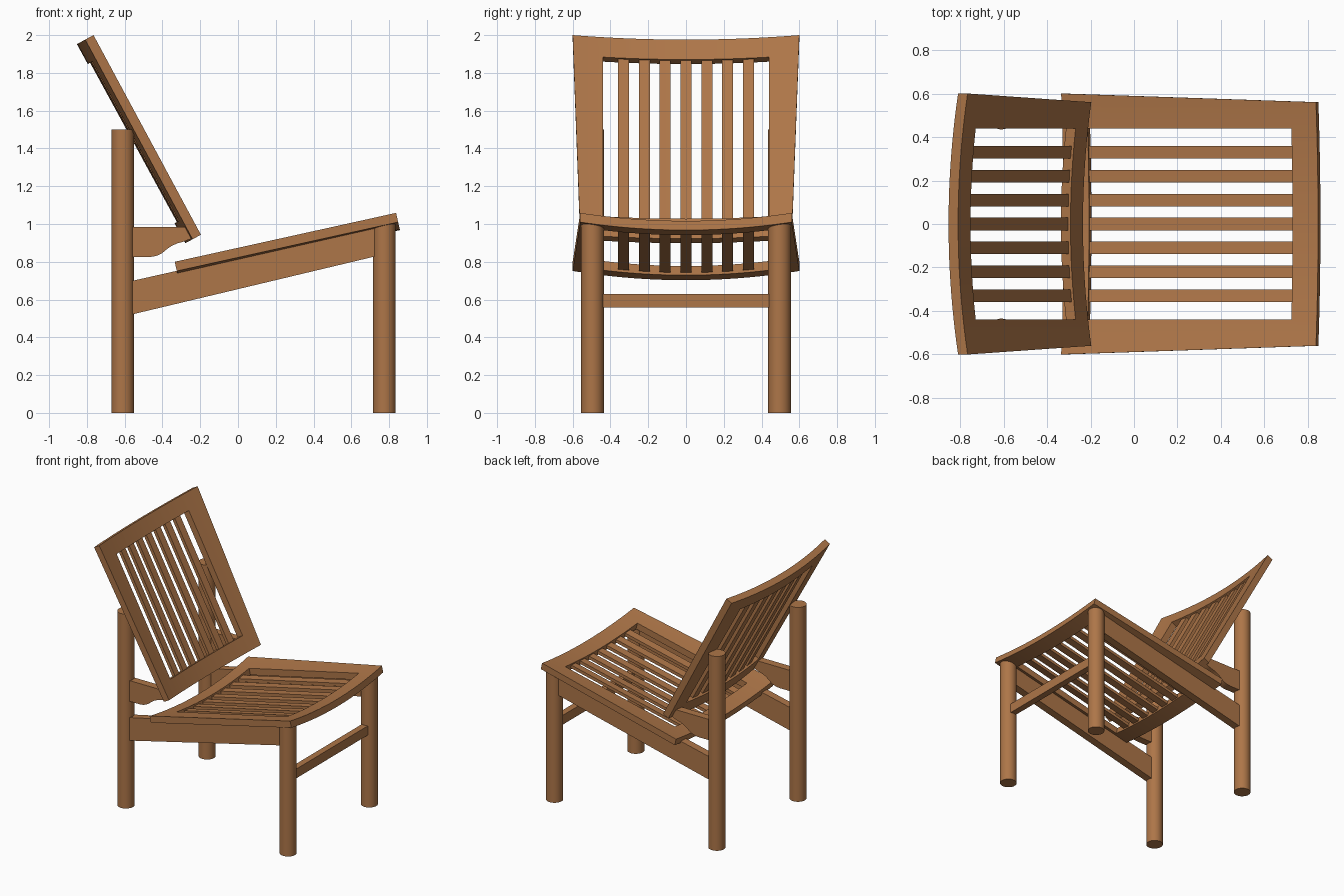
import bpy, bmesh, math
from mathutils import Matrix, Vector

if "Cube" in bpy.data.objects:
    bpy.data.objects.remove(bpy.data.objects["Cube"])

wood = bpy.data.materials.new("warm wood")
wood.diffuse_color = (0.42, 0.18, 0.065, 1)
wood.use_nodes = True
wood.node_tree.nodes["Principled BSDF"].inputs["Base Color"].default_value = wood.diffuse_color


def finish(bm, name):
    bmesh.ops.recalc_face_normals(bm, faces=bm.faces[:])
    me = bpy.data.meshes.new(name)
    bm.to_mesh(me)
    bm.free()
    me.materials.append(wood)
    ob = bpy.data.objects.new(name, me)
    bpy.context.collection.objects.link(ob)
    bpy.context.view_layer.objects.active = ob
    bpy.ops.object.select_all(action='DESELECT')
    ob.select_set(True)
    bpy.ops.object.shade_smooth_by_angle(angle=math.radians(30))
    return ob


def sheet(name, us, vs, hole, top, bottom, mat):
    """Slab on a u/v grid, tapered outside the opening, bowed across v, placed by mat."""
    bm = bmesh.new()
    grid = [[bm.verts.new((u, v, top)) for v in vs] for u in us]
    for i in range(len(us) - 1):
        for j in range(len(vs) - 1):
            if not hole(i, (vs[j] + vs[j + 1]) / 2):
                bm.faces.new((grid[i][j], grid[i + 1][j], grid[i + 1][j + 1], grid[i][j + 1]))
    for v in [v for v in bm.verts if not v.link_faces]:
        bm.verts.remove(v)
    ext = bmesh.ops.extrude_face_region(bm, geom=bm.faces[:], use_keep_orig=True)
    for v in ext["geom"]:
        if isinstance(v, bmesh.types.BMVert):
            v.co.z = bottom
    for v in bm.verts:
        u, y, w = v.co
        a = abs(y)
        if a > OPEN + 1e-4:
            half = 0.6 - 0.04 * u / LENGTH
            a = OPEN + (a - OPEN) / (0.6 - OPEN) * (half - OPEN)
            y = math.copysign(a, y)
        v.co = (u, y, w - 0.05 * (1 - (a / 0.6) ** 2))
    bm.transform(mat)
    return finish(bm, name)


LENGTH, OPEN = 1.2, 0.44


def slatted_panel(name, x, z, dx, dz):
    d = Vector((dx, 0, dz)).normalized()
    mat = Matrix(((d.x, 0, -d.z, x), (0, 1, 0, 0), (d.z, 0, d.x, z), (0, 0, 0, 1)))
    vs = [-0.6, -0.547, -0.493] + [OPEN * (k / 8 - 1) for k in range(17)] + [0.493, 0.547, 0.6]
    # frame with one big opening
    sheet(name + "_frame", [0, 0.12, LENGTH - 0.12, LENGTH], vs,
          lambda i, v: i == 1 and abs(v) < OPEN, 0, -0.05, mat)
    # thinner slats set into the opening
    for k in range(-3, 4):
        c = k * 0.11
        sheet(f"{name}_slat_{k + 4}", [0.11, LENGTH - 0.11], [c - 0.029, c, c + 0.029],
              lambda i, v: False, -0.012, -0.036, mat)


def leg(name, x, y, h):
    bm = bmesh.new()
    bmesh.ops.create_cone(bm, cap_ends=True, segments=40, radius1=0.06, radius2=0.06, depth=h,
                          matrix=Matrix.Translation((x, y, h / 2)))
    finish(bm, name)


def plank(name, pts, y0, y1):
    """x/z profile extruded from y0 to y1."""
    bm = bmesh.new()
    f = bm.faces.new([bm.verts.new((x, y0, z)) for x, z in pts])
    r = bmesh.ops.extrude_face_region(bm, geom=[f], use_keep_orig=True)
    for v in r["geom"]:
        if isinstance(v, bmesh.types.BMVert):
            v.co.y = y1
    finish(bm, name)


# Seat and backrest panels
slatted_panel("seat", -0.335, 0.80, 1.17, 0.265)
slatted_panel("backrest", -0.765, 2.0, 0.575, -1.055)

# Legs, sloping side rails and shaped backrest brackets
rail = [(-0.60, 0.512), (0.775, 0.84), (0.775, 0.999), (-0.60, 0.69)]
bracket = [(-0.60, 0.985), (-0.60, 0.825), (-0.475, 0.825), (-0.445, 0.828), (-0.42, 0.836),
           (-0.40, 0.847), (-0.375, 0.868), (-0.35, 0.885), (-0.32, 0.898), (-0.29, 0.906),
           (-0.25, 0.921), (-0.225, 0.945), (-0.25, 0.985)]
for side, s in (("left", -1), ("right", 1)):
    leg("back_leg_" + side, -0.61, s * 0.495, 1.5)
    leg("front_leg_" + side, 0.775, s * 0.495, 1.0)
    plank("side_rail_" + side, rail, s * 0.465, s * 0.525)
    plank("back_bracket_" + side, bracket, s * 0.465, s * 0.525)

# Stretcher between the front legs
plank("front_stretcher", [(0.75, 0.558), (0.80, 0.558), (0.80, 0.63), (0.75, 0.63)], -0.48, 0.48)
